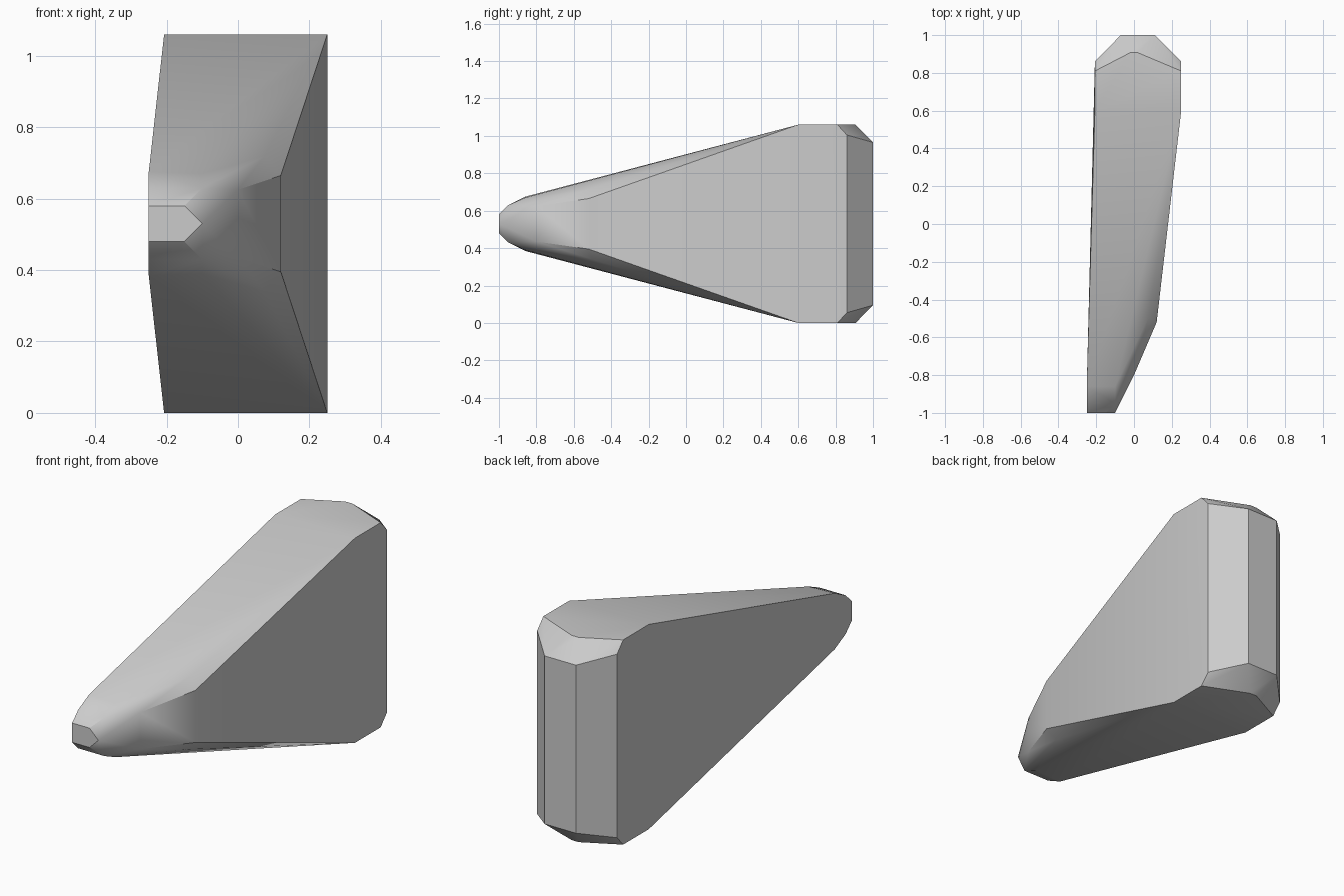
import bpy
import bmesh
import math

cube = bpy.data.objects.get("Cube")
if cube:
    bpy.data.objects.remove(cube, do_unlink=True)

MID = 0.53  # height of the horizontal symmetry plane

# Corners of the upper half: x, y, height above the symmetry plane
nose = [
    (-0.25, -1.0, 0.05), (-0.15, -1.0, 0.05), (-0.10, -1.0, 0.0),
    (-0.25, -0.95, 0.10), (-0.10, -0.95, 0.10),
    (-0.25, -0.86, 0.145), (-0.10, -0.86, 0.14),
]
cheek = [(0.0, -0.80, 0.095), (0.12, -0.52, 0.135), (0.075, -0.50, 0.19)]
shoulder = [
    (-0.207, 0.60, 0.53), (0.25, 0.60, 0.53),
    (-0.207, 0.81, 0.53), (0.25, 0.81, 0.53),
    (-0.02, 0.907, 0.53), (0.02, 0.907, 0.53),
]
back = [
    (-0.207, 0.86, 0.475), (0.25, 0.86, 0.475),
    (-0.07, 1.0, 0.435), (0.11, 1.0, 0.435),
    (-0.07, 1.0, 0.435), (0.02, 1.0, 0.435),
]

# Grey stone-like material
mat = bpy.data.materials.new("plain grey")
mat.use_nodes = True
colour = (0.6, 0.6, 0.6, 1.0)
mat.diffuse_color = colour
mat.node_tree.nodes["Principled BSDF"].inputs["Base Color"].default_value = colour

# Faceted wedge: mirrored corners wrapped in one convex skin
bm = bmesh.new()
for x, y, h in nose + cheek + shoulder + back:
    for side in (1, -1):
        bm.verts.new((x, y, MID + side * h))
bmesh.ops.remove_doubles(bm, verts=bm.verts, dist=0.001)
hull = bmesh.ops.convex_hull(bm, input=bm.verts)
loose = [v for v in bm.verts if not v.link_faces]
bmesh.ops.delete(bm, geom=loose, context="VERTS")
bmesh.ops.dissolve_limit(bm, angle_limit=math.radians(1.5),
                         verts=bm.verts, edges=bm.edges)
bmesh.ops.recalc_face_normals(bm, faces=bm.faces)

mesh = bpy.data.meshes.new("wedge_body")
bm.to_mesh(mesh)
bm.free()
mesh.materials.append(mat)
body = bpy.data.objects.new("wedge_body", mesh)
bpy.context.collection.objects.link(body)

# Soft shading over shallow facets, crisp main edges
bpy.context.view_layer.objects.active = body
body.select_set(True)
bpy.ops.object.shade_smooth_by_angle(angle=math.radians(30))
